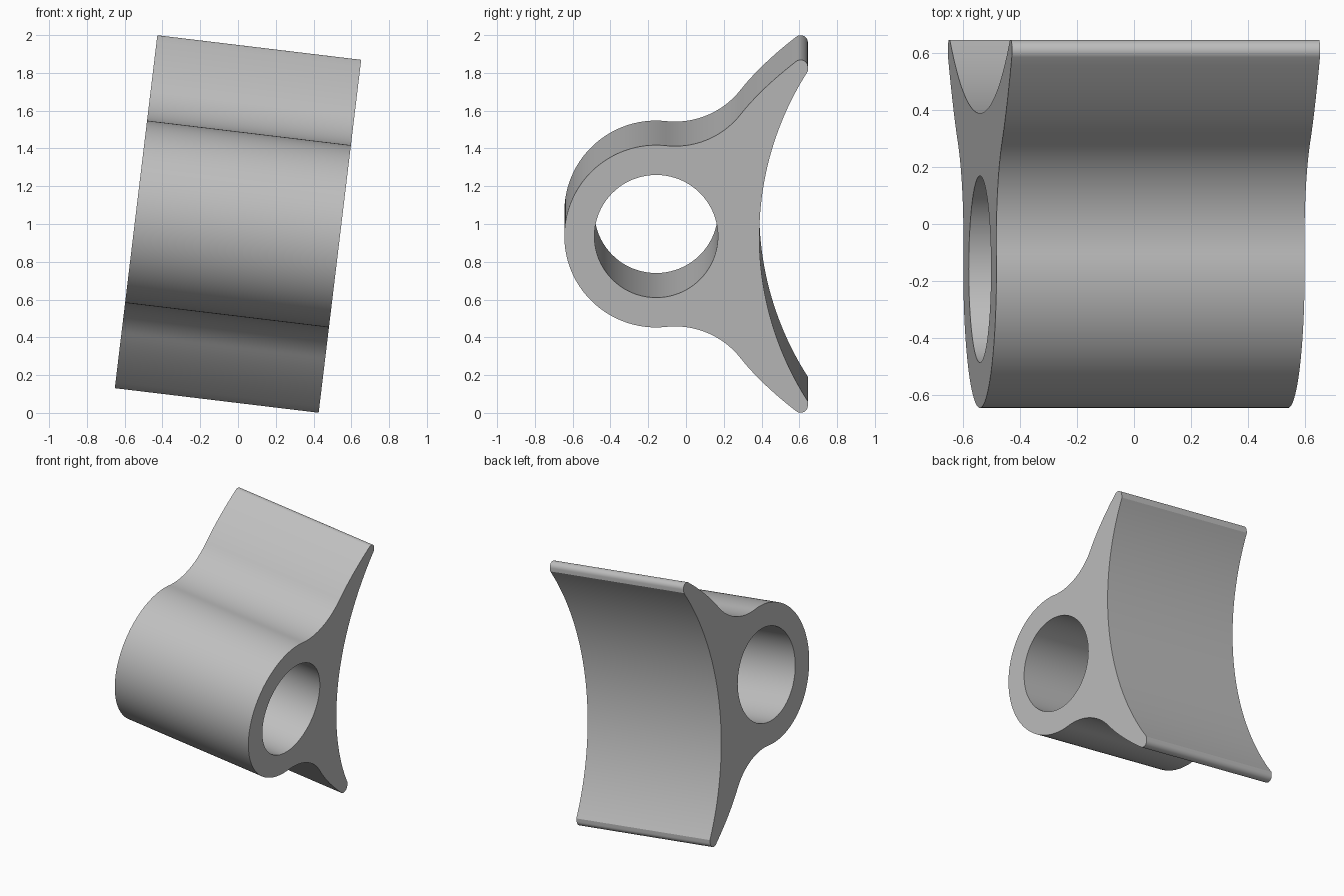
import bpy
import bmesh
from math import atan2, asin, cos, sin, pi, radians, sqrt
from mathutils import Matrix, Vector

cube = bpy.data.objects.get("Cube")
if cube:
    bpy.data.objects.remove(cube, do_unlink=True)

LENGTH = 1.087
TILT = radians(6.87)
RING_Y, RING_R, HOLE_R = -0.158, 0.486, 0.327
FILLET_R = 0.44
TIP_Y, TIP_Z, TIP_R = 0.607, 0.903, 0.038
BACK_Y, EDGE_Y, EDGE_Z = 0.388, 0.645, 0.88


def arc(cy, cz, r, start, end, n):
    """Points (y, z) along a circular arc."""
    steps = [start + (end - start) * i / n for i in range(n + 1)]
    return [(cy + r * cos(a), cz + r * sin(a)) for a in steps]


def bezier(a, b, c, n):
    a, b, c = Vector(a), Vector(b), Vector(c)
    pts = []
    for i in range(1, n):
        t = i / n
        pts.append(tuple(a * (1 - t) ** 2 + b * 2 * t * (1 - t) + c * t * t))
    return pts


def upper_profile():
    """Half outline from the front of the ring to the middle of the saddle."""
    # Ring, up to where the fillet touches it
    fy = RING_Y + 0.1
    fz = sqrt((RING_R + FILLET_R) ** 2 - 0.1 ** 2)
    touch = atan2(fz, 0.1)
    pts = arc(RING_Y, 0, RING_R, pi, touch, 40)
    # Concave fillet
    slope = radians(52)
    pts += arc(fy, fz, FILLET_R, touch - pi, slope - pi / 2, 24)[1:]
    # Gently convex outer side of the flange
    tip = arc(TIP_Y, TIP_Z, TIP_R, radians(128), 0, 12)
    start, end = Vector(pts[-1]), Vector(tip[0])
    span = end - start
    d0 = Vector((cos(slope), sin(slope)))
    d1 = Vector((cos(radians(38)), sin(radians(38))))
    reach = (span.x * d1.y - span.y * d1.x) / (d0.x * d1.y - d0.y * d1.x)
    pts += bezier(start, start + d0 * reach, end, 12)
    # Rounded tip
    pts += tip
    # Concave saddle at the back
    sag = EDGE_Y - BACK_Y
    r = (EDGE_Z ** 2 + sag ** 2) / (2 * sag)
    a = asin(EDGE_Z / r)
    pts += arc(BACK_Y + r, 0, r, pi - a, pi, 28)
    return pts


def add_loop(bm, pts):
    verts = [bm.verts.new((-LENGTH / 2, y, z)) for y, z in pts]
    return [bm.edges.new((v, verts[(i + 1) % len(verts)]))
            for i, v in enumerate(verts)]


# Saddle clamp: mirrored outline with a round bore, extruded and tilted
half = upper_profile()
outline = half + [(y, -z) for y, z in reversed(half[1:-1])]
bore = arc(RING_Y, 0, HOLE_R, 0, 2 * pi, 80)[:-1]

bm = bmesh.new()
edges = add_loop(bm, outline) + add_loop(bm, bore)
bmesh.ops.triangle_fill(bm, use_beauty=True, edges=edges)
result = bmesh.ops.extrude_face_region(bm, geom=bm.faces[:], use_keep_orig=True)
moved = [g for g in result["geom"] if isinstance(g, bmesh.types.BMVert)]
bmesh.ops.translate(bm, verts=moved, vec=(LENGTH, 0, 0))
bmesh.ops.recalc_face_normals(bm, faces=bm.faces[:])
bm.transform(Matrix.Translation((0, 0, 1)) @ Matrix.Rotation(TILT, 4, 'Y'))

mesh = bpy.data.meshes.new("saddle_bracket")
bm.to_mesh(mesh)
bm.free()
bracket = bpy.data.objects.new("saddle_bracket", mesh)
bpy.context.collection.objects.link(bracket)

# Plain grey
grey = bpy.data.materials.new("plain_grey")
grey.use_nodes = True
colour = (0.52, 0.52, 0.52, 1)
grey.diffuse_color = colour
grey.node_tree.nodes["Principled BSDF"].inputs["Base Color"].default_value = colour
mesh.materials.append(grey)

bpy.ops.object.select_all(action='DESELECT')
bracket.select_set(True)
bpy.context.view_layer.objects.active = bracket
bpy.ops.object.shade_smooth_by_angle(angle=radians(30))
